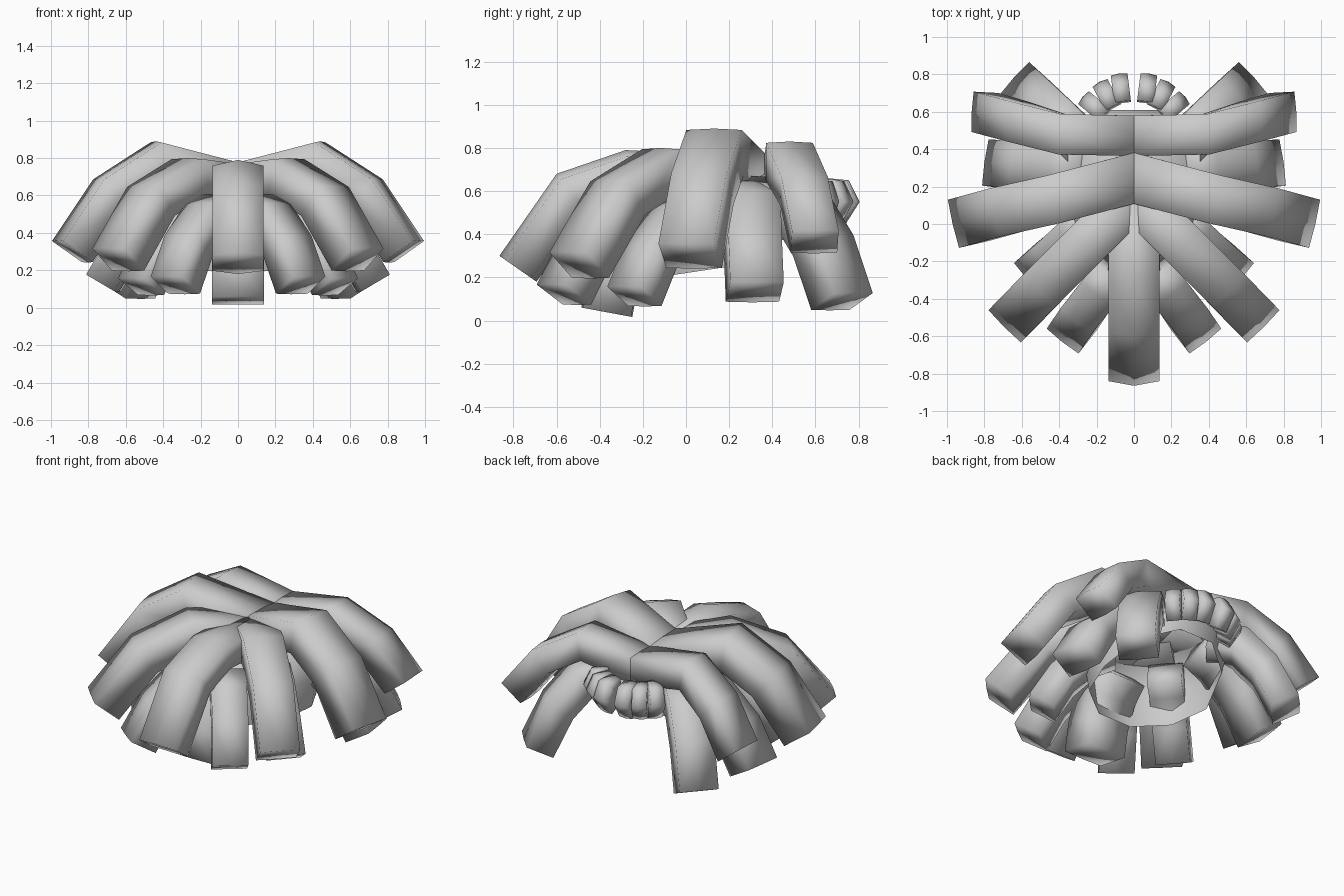
import bpy, bmesh, math
from mathutils import Vector

if "Cube" in bpy.data.objects:
    bpy.data.objects.remove(bpy.data.objects["Cube"])


def finish(name, bm, mirrored=False):
    bmesh.ops.recalc_face_normals(bm, faces=bm.faces)
    me = bpy.data.meshes.new(name)
    bm.to_mesh(me)
    bm.free()
    ob = bpy.data.objects.new(name, me)
    bpy.context.collection.objects.link(ob)
    bpy.ops.object.select_all(action='DESELECT')
    ob.select_set(True)
    bpy.context.view_layer.objects.active = ob
    bpy.ops.object.shade_smooth_by_angle(angle=math.radians(110))
    if mirrored:
        m = ob.modifiers.new("mirror", 'MIRROR')
        m.use_mirror_merge = False
    return ob


def lock(name, pts, hw, th, angle, mirrored=True, drop=0.006):
    """Sweep a six-sided section below a ridge line; angle = heading in plan."""
    pts = [Vector(p) for p in pts]
    a = math.radians(angle)
    side = Vector((-math.sin(a), math.cos(a), 0))
    section = [(0, 0), (hw, drop), (hw, th - drop), (0, th), (-hw, th - drop), (-hw, drop)]
    bm = bmesh.new()
    rings = []
    for i, p in enumerate(pts):
        t0 = (p - pts[i - 1]).normalized() if i else (pts[1] - p).normalized()
        t1 = (pts[i + 1] - p).normalized() if i < len(pts) - 1 else t0
        t = (t0 + t1).normalized()
        n = t.cross(side).normalized() / max(t.dot(t0), 0.7)
        rings.append([bm.verts.new(p + side * u - n * v) for u, v in section])
    for r0, r1 in zip(rings, rings[1:]):
        for k in range(6):
            bm.faces.new((r0[k], r0[(k + 1) % 6], r1[(k + 1) % 6], r1[k]))
    bm.faces.new(rings[0])
    bm.faces.new(rings[-1])
    return finish(name, bm, mirrored)


# Upper layer of thick locks
lock("front_lock", [(0, 0.12, 0.77), (0, -0.28, 0.79), (0, -0.6, 0.68), (0, -0.865, 0.30)],
     0.135, 0.21, -90, False, drop=0.03)
lock("front_diagonal_lock", [(-0.02, 0.17, 0.76), (0.27, -0.12, 0.80), (0.51, -0.36, 0.65), (0.695, -0.55, 0.32)],
     0.122, 0.2, -45)
lock("side_lock", [(-0.06, 0.26, 0.76), (0.44, 0.13, 0.89), (0.75, 0.06, 0.69), (0.97, 0.0, 0.36)],
     0.132, 0.21, -13)
lock("back_side_lock", [(-0.05, 0.47, 0.76), (0.4, 0.48, 0.83), (0.68, 0.55, 0.67), (0.868, 0.6, 0.42)],
     0.108, 0.18, 3)

# Lower layer tucked underneath
lock("lower_back_lock", [(0.27, 0.42, 0.65), (0.42, 0.57, 0.60), (0.55, 0.69, 0.40), (0.645, 0.78, 0.13)],
     0.12, 0.19, 42)
lock("lower_side_lock", [(0.3, 0.31, 0.67), (0.45, 0.315, 0.60), (0.66, 0.32, 0.42), (0.8, 0.33, 0.18)],
     0.125, 0.19, 8)
lock("lower_front_side_lock", [(0.24, 0.01, 0.59), (0.35, -0.09, 0.53), (0.48, -0.21, 0.36), (0.575, -0.29, 0.16)],
     0.105, 0.18, -42)
lock("lower_front_lock", [(0.12, -0.28, 0.61), (0.2, -0.38, 0.56), (0.31, -0.52, 0.39), (0.385, -0.63, 0.17)],
     0.108, 0.19, -52)
lock("lower_centre_lock", [(0, -0.24, 0.59), (0, -0.36, 0.46), (0, -0.45, 0.25), (0, -0.485, 0.06)],
     0.14, 0.24, -90, False)

# Row of small curls along the back
for i, (x, y, ang) in enumerate([(0.08, 0.805, 83), (0.185, 0.76, 62), (0.275, 0.68, 40)]):
    a = math.radians(ang)
    prof = [(-0.15, 0.66), (-0.05, 0.65), (0, 0.55), (-0.07, 0.44)]
    lock(f"back_curl_{i + 1}", [(x + d * math.cos(a), y + d * math.sin(a), z) for d, z in prof],
         0.045, 0.1, ang)

# Open dome cap under the locks, its rim rising toward the back
bm = bmesh.new()
N = 10
rings = []
for f, r in [(0.0, 0.40), (0.45, 0.43), (0.8, 0.36)]:
    ring = []
    for k in range(N):
        a = 2 * math.pi * k / N
        rim = 0.25 + (0.2 if math.sin(a) > 0 else 0.06) * math.sin(a)
        ring.append(bm.verts.new((r * math.cos(a), 0.2 + r * math.sin(a), rim + (0.70 - rim) * f)))
    rings.append(ring)
top = bm.verts.new((0, 0.2, 0.71))
for r0, r1 in zip(rings, rings[1:]):
    for k in range(N):
        bm.faces.new((r0[k], r0[(k + 1) % N], r1[(k + 1) % N], r1[k]))
for k in range(N):
    bm.faces.new((rings[-1][k], rings[-1][(k + 1) % N], top))
finish("scalp_cap", bm)
